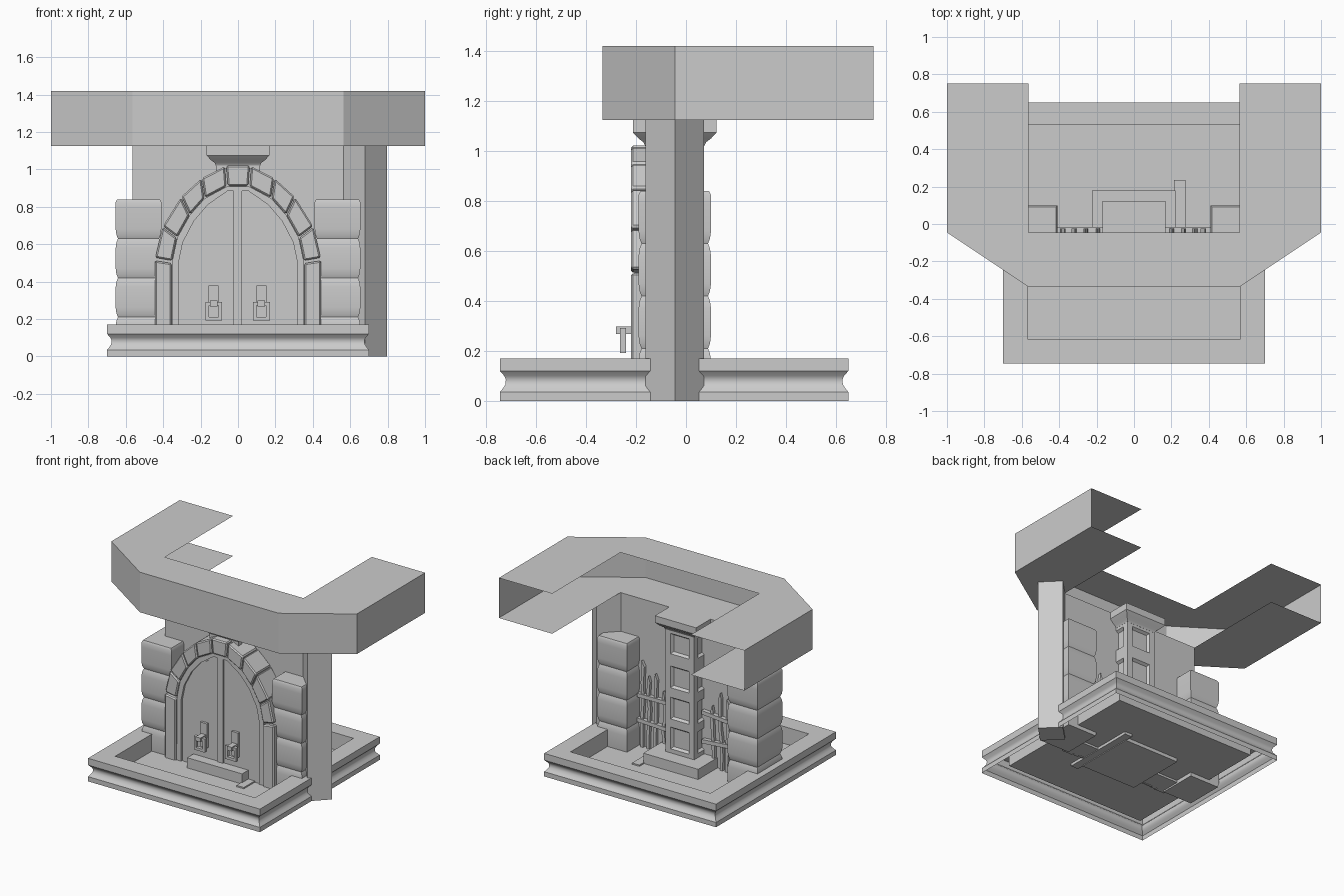
import bpy, math, random

if "Cube" in bpy.data.objects:
    bpy.data.objects.remove(bpy.data.objects["Cube"])

random.seed(4)
CY = -0.045  # wall plane


def mesh(name, verts, faces, bevel=0, smooth=False):
    me = bpy.data.meshes.new(name)
    me.from_pydata(verts, [], faces)
    ob = bpy.data.objects.new(name, me)
    bpy.context.collection.objects.link(ob)
    if bevel:
        m = ob.modifiers.new("bevel", 'BEVEL')
        m.width, m.segments = bevel, 1
    if smooth:
        bpy.ops.object.select_all(action='DESELECT')
        bpy.context.view_layer.objects.active = ob
        ob.select_set(True)
        bpy.ops.object.shade_smooth_by_angle(angle=math.radians(35))
    return ob


def loft(name, rings, caps=(True, True), **kw):
    n = len(rings[0])
    faces = [(r * n + i, r * n + (i + 1) % n, (r + 1) * n + (i + 1) % n, (r + 1) * n + i)
             for r in range(len(rings) - 1) for i in range(n)]
    if caps[0]:
        faces.append(tuple(reversed(range(n))))
    if caps[1]:
        faces.append(tuple(range((len(rings) - 1) * n, len(rings) * n)))
    return mesh(name, [v for r in rings for v in r], faces, **kw)


def rect(x0, x1, y0, y1, z):
    return [(x0, y0, z), (x1, y0, z), (x1, y1, z), (x0, y1, z)]


def box(name, x0, x1, y0, y1, z0, z1, **kw):
    return loft(name, [rect(x0, x1, y0, y1, z0), rect(x0, x1, y0, y1, z1)], **kw)


def slab(name, pts, y0, y1, **kw):
    # front (xz) outline, counter-clockwise, pushed from y1 forward to y0
    return loft(name, [[(x, y1, z) for x, z in pts], [(x, y0, z) for x, z in pts]], **kw)


def mirror(pts):
    return [(-x, z) for x, z in reversed(pts)]


# Overhead beam: open U of top sheet, bottom sheet and outer walls
outer = [(-1, .75), (-1, CY), (-.565, -.335), (.565, -.335), (1, CY), (1, .75)]
inner = [(-.565, .75), (-.565, CY), (-.565, CY), (.565, CY), (.565, CY), (.565, .75)]
verts = [(x, y, z) for p, z in ((outer, 1.125), (outer, 1.42), (inner, 1.125), (inner, 1.42)) for x, y in p]
faces = []
for i in range(5):
    faces.append((i, i + 1, i + 7, i + 6))
    for o, n in ((6, 18), (0, 12)):
        f = [o + i, o + i + 1, n + i + 1, n + i]
        if i in (1, 3):
            f.pop()
        faces.append(tuple(f if o else reversed(f)))
mesh("overhead_beam", verts, faces)

# Base tray: moulded outside, flat rim, sunken floor
prof = [(0, 0), (0, .035), (.012, .05), (.022, .065), (.024, .085), (.018, .1), (0, .12), (0, .17)]
rings = [rect(-.7 + d, .7 - d, -.745 + d, .65 - d, z) for d, z in prof]
rings += [rect(-.57, .57, -.615, .53, .17), rect(-.57, .57, -.615, .53, .045)]
loft("base_tray", rings, caps=(False, True), smooth=True)

# Thin wall and diamond corner post
mesh("wall", [(-.565, CY, .045), (.565, CY, .045), (.565, CY, 1.125), (-.565, CY, 1.125)], [(0, 1, 2, 3)])
loft("corner_post", [[(.68, -.163, z), (.797, CY, z), (.68, .072, z), (.563, CY, z)] for z in (0, 1.125)])

# Side pillars made of bulging courses
for s in (-1, 1):
    rings = []
    for k in range(4):
        z = .21 * k
        for d, h in ((.012, 0), (.004, .02), (0, .05), (0, .16), (.004, .19)):
            rings.append((d, z + h))
    rings = rings[:-1] + [(0, .825), (.008, .84)]
    cx = s * .532
    loft("side_pillar", [rect(cx - .122 + d, cx + .122 - d, CY - .145 + d, CY + .145 - d, z)
                         for d, z in rings if z >= .02], smooth=True)

# Central column with recessed panels on each face
H = .117


def side(k, u, d, z):
    c, s = ((1, 0), (0, 1), (-1, 0), (0, -1))[k]
    return (c * u + s * d, CY + s * u - c * d, z)


panels = [(.15, .31), (.37, .53), (.6, .76), (.85, 1.0)]
v, f = [], []


def quad(*p):
    f.append(tuple(range(len(v), len(v) + 4)))
    v.extend(p)


for k in range(4):
    edges = [.045] + [z for p in panels for z in p] + [1.03]
    for i in range(0, len(edges), 2):
        a, b = edges[i], edges[i + 1]
        quad(side(k, -H, H, a), side(k, H, H, a), side(k, H, H, b), side(k, -H, H, b))
    for a, b in panels:
        for u0, u1 in ((-H, -.075), (.075, H)):
            quad(side(k, u0, H, a), side(k, u1, H, a), side(k, u1, H, b), side(k, u0, H, b))
        o = [(-.075, a), (.075, a), (.075, b), (-.075, b)]
        n = [(-.062, a + .013), (.062, a + .013), (.062, b - .013), (-.062, b - .013)]
        for j in range(4):
            q = (j + 1) % 4
            quad(side(k, *[o[j][0], H, o[j][1]]), side(k, o[q][0], H, o[q][1]),
                 side(k, n[q][0], H - .018, n[q][1]), side(k, n[j][0], H - .018, n[j][1]))
        quad(*[side(k, u, H - .018, z) for u, z in n])
mesh("central_column", v, f)

# Column capital and plinth
cap = [(.118, 1.02), (.125, 1.035), (.145, 1.05), (.168, 1.075), (.168, 1.125)]
loft("column_capital", [rect(-h, h, CY - h, CY + h, z) for h, z in cap], smooth=True)
box("column_plinth", -.225, .222, CY - .225, CY + .225, .02, .12)

# Small floor slab
box("floor_slab", .215, .275, -.325, .235, .025, .055)

# Arch: jambs, voussoirs and keystone
out = [(.445, .525), (.405, .695), (.305, .855), (.195, .955), (.068, 1.02)]
inn = [(.352, .508), (.325, .635), (.258, .755), (.178, .845), (.06, .908)]
G = .006
for i in range(4):
    p = [inn[i], out[i], out[i + 1], inn[i + 1]]
    mx, mz = sum(a for a, _ in p) / 4, sum(b for _, b in p) / 4
    p = [(mx + (a - mx) * .95, mz + (b - mz) * .95) for a, b in p]
    slab("arch_stone", p, -.22, CY, bevel=.008)
    slab("arch_stone", mirror(p), -.22, CY, bevel=.008)
p = [(-.054, .912), (.054, .912), (.063, 1.022), (-.063, 1.022)]
slab("keystone", p, -.22, CY, bevel=.008)
p = [(.355, .03), (.445, .03), (.445, .512), (.355, .498)]
slab("arch_jamb", p, -.22, CY, bevel=.008)
slab("arch_jamb", mirror(p), -.22, CY, bevel=.008)

# Door backing, rim, leaves and centre bar
full = [(.437, .03)] + [(a - .012, b - .01) for a, b in out]
slab("door_backing", full + mirror(full), -.19, CY)
rim_o = [(.355, .03)] + inn
rim_i = [(.318, .03), (.318, .5), (.295, .61), (.235, .725), (.16, .812), (.055, .885)]
for i in range(5):
    p = [rim_i[i], rim_o[i], rim_o[i + 1], rim_i[i + 1]]
    slab("door_rim", p, -.207, -.185)
    slab("door_rim", mirror(p), -.207, -.185)
slab("door_rim_top", [(-.055, .885), (.055, .885), (.06, .908), (-.06, .908)], -.207, -.185)
leaf = [(.025, .03)] + [(a - .006, b - .005) for a, b in rim_i] + [(.025, .885)]
slab("door_leaf", leaf, -.197, -.185)
slab("door_leaf", mirror(leaf), -.197, -.185)
box("door_centre_bar", -.025, .022, -.207, -.185, .03, .89)

# Door handles: plate, bracket and hanging square ring
for cx in (-.13, .125):
    box("handle_plate", cx - .027, cx + .027, -.215, -.19, .2, .38)
    box("handle_bracket", cx - .02, cx + .02, -.28, -.21, .268, .298)
    o = [(cx - .045, .192), (cx + .045, .192), (cx + .045, .292), (cx - .045, .292)]
    n = [(cx - .026, .212), (cx + .026, .212), (cx + .026, .272), (cx - .026, .272)]
    loops = [[(x, y, z) for x, z in q] for q, y in ((o, -.265), (n, -.265), (n, -.24), (o, -.24), (o, -.265))]
    loft("handle_ring", loops, caps=(False, False))

# Rear fence: crooked pointed pickets and two rails on each side
for s in (-1, 1):
    for x, top in ((.375, .68), (.32, .58), (.265, .61), (.2, .5)):
        w, cx = .011, s * x
        left, right = [], []
        for k in range(6):
            z = .045 + (top - .085) * k / 5
            j = random.uniform(-.01, .01)
            left.append((cx + j - w, z))
            right.append((cx + j + w, z))
        slab("fence_picket", right + [(cx + .004, top)] + left[::-1], CY - .002, CY + .022)
    for z in (.22, .41):
        a, b = sorted((s * .115, s * .41))
        t = random.uniform(-.015, .015)
        slab("fence_rail", [(a, z + t), (b, z - t), (b, z + .028 - t), (a, z + .028 + t)], CY - .002, CY + .03)
